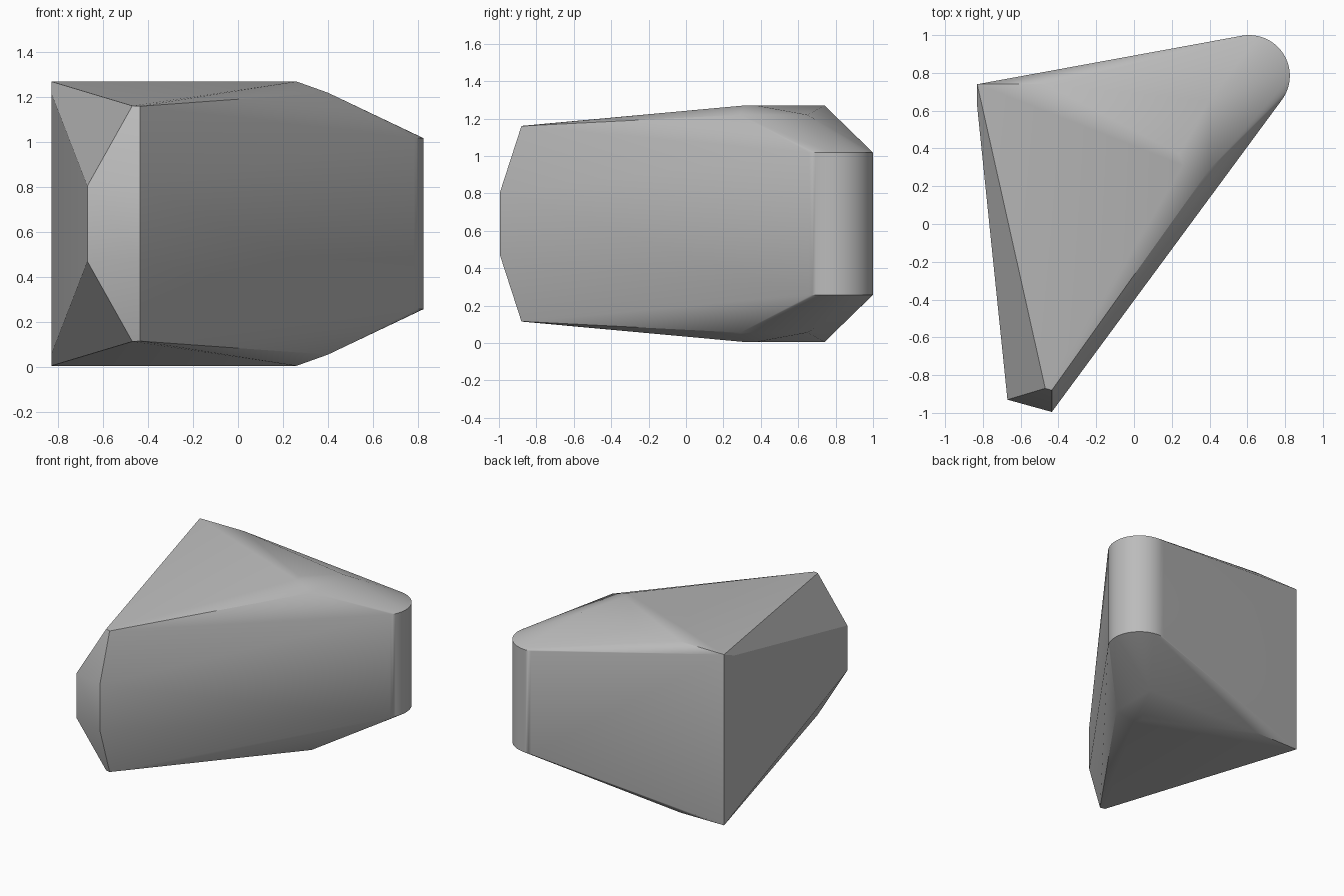
import bpy, bmesh, math

cube = bpy.data.objects.get("Cube")
if cube:
    bpy.data.objects.remove(cube)

MID = 0.638  # mirror height between upper and lower halves

# Upper-half corners as x, y, height above the middle
corners = [
    (-0.83, 0.74, 0.632), (-0.83, 0.62, 0.58),                       # back corner
    (-0.47, 0.74, 0.633), (0.24, 0.37, 0.633), (0.26, 0.31, 0.632),  # crown
    (0.40, 0.29, 0.582), (0.40, 0.65, 0.582),                        # shoulder
    (-0.47, -0.87, 0.524), (-0.435, -0.88, 0.522),                   # nose top
    (-0.67, -0.93, 0.167), (-0.435, -0.995, 0.167),                  # nose front
]

# Rounded vertical end
STEPS = 24
for i in range(STEPS + 1):
    a = math.radians(-36.5 + 137 * i / STEPS)
    corners.append((0.61 + 0.215 * math.cos(a), 0.785 + 0.215 * math.sin(a), 0.38))

# Wrap the mirrored corners in one faceted skin
bm = bmesh.new()
for x, y, h in corners:
    for side in (1, -1):
        bm.verts.new((x, y, MID + side * h))
hull = bmesh.ops.convex_hull(bm, input=bm.verts[:])
spare = {g for g in hull["geom_interior"] + hull["geom_unused"]
         if isinstance(g, bmesh.types.BMVert)}
bmesh.ops.delete(bm, geom=list(spare), context='VERTS')
bmesh.ops.dissolve_limit(bm, angle_limit=math.radians(0.3),
                         verts=bm.verts[:], edges=bm.edges[:])
bmesh.ops.recalc_face_normals(bm, faces=bm.faces[:])

mesh = bpy.data.meshes.new("wedge_block")
bm.to_mesh(mesh)
bm.free()
block = bpy.data.objects.new("wedge_block", mesh)
bpy.context.collection.objects.link(block)

# Plain grey
grey = bpy.data.materials.new("plain_grey")
grey.use_nodes = True
color = (0.5, 0.5, 0.5, 1)
grey.diffuse_color = color
grey.node_tree.nodes["Principled BSDF"].inputs["Base Color"].default_value = color
mesh.materials.append(grey)

# Soft shading with crisp main edges
bpy.ops.object.select_all(action='DESELECT')
block.select_set(True)
bpy.context.view_layer.objects.active = block
bpy.ops.object.shade_smooth_by_angle(angle=math.radians(30))
